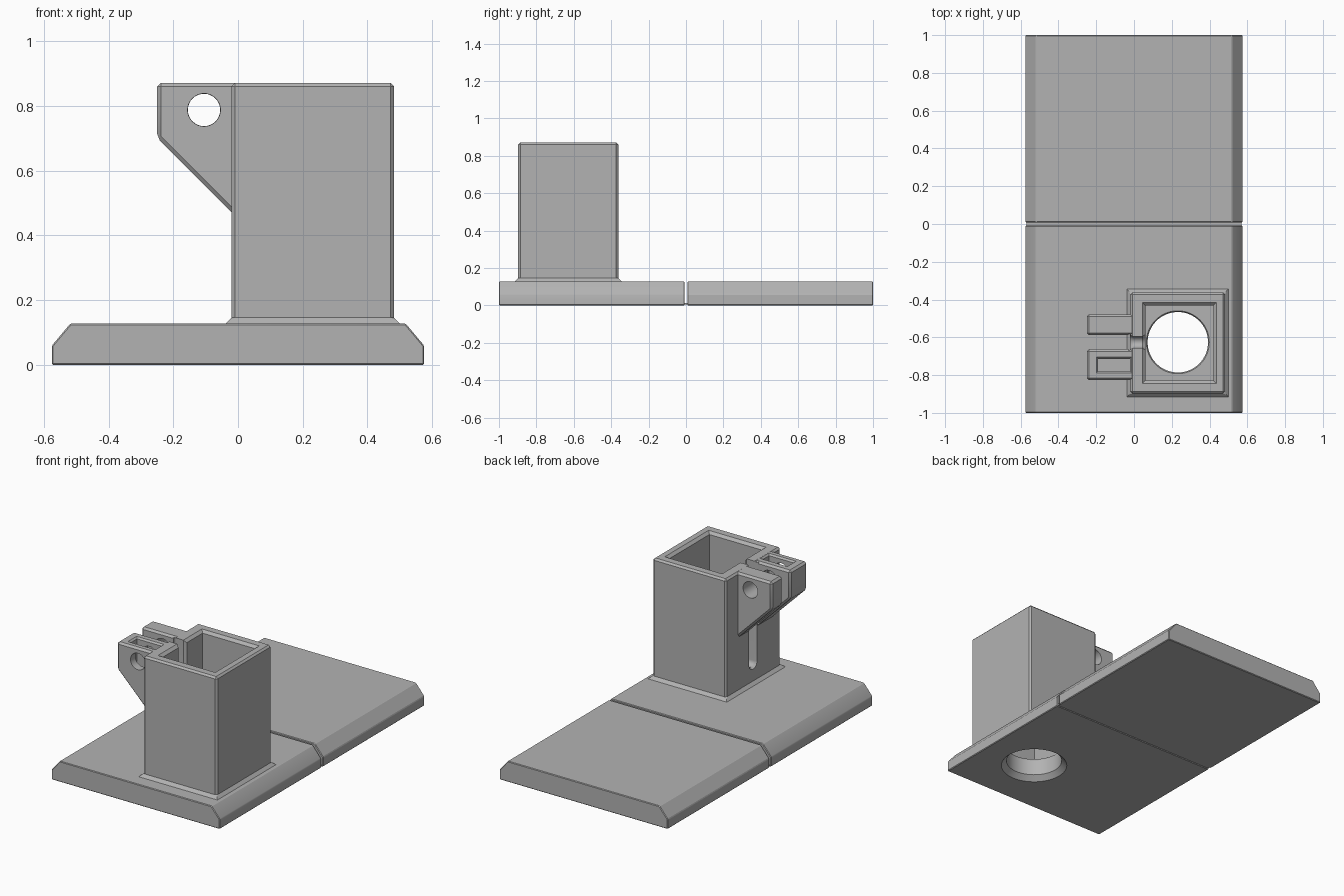
import bpy, bmesh, math

if "Cube" in bpy.data.objects:
    bpy.data.objects.remove(bpy.data.objects["Cube"])

grey = bpy.data.materials.new("grey plastic")
grey.diffuse_color = (0.45, 0.45, 0.45, 1)
grey.use_nodes = True
grey.node_tree.nodes["Principled BSDF"].inputs["Base Color"].default_value = grey.diffuse_color


def finish(name, bm, bevel=0.0):
    """Turn a bmesh into a named object, chamfering its edges."""
    if bevel:
        bmesh.ops.bevel(bm, geom=bm.edges[:], offset=bevel, segments=1,
                        affect='EDGES', profile=0.5)
    bmesh.ops.recalc_face_normals(bm, faces=bm.faces)
    me = bpy.data.meshes.new(name)
    bm.to_mesh(me)
    bm.free()
    me.materials.append(grey)
    ob = bpy.data.objects.new(name, me)
    bpy.context.collection.objects.link(ob)
    return ob


def loft(name, rings, bevel=0.0):
    """Closed solid through matching rings of points."""
    bm = bmesh.new()
    vs = [[bm.verts.new(p) for p in r] for r in rings]
    n = len(rings[0])
    for a, b in zip(vs, vs[1:]):
        for i in range(n):
            j = (i + 1) % n
            bm.faces.new((a[i], a[j], b[j], b[i]))
    bm.faces.new(vs[0][::-1])
    bm.faces.new(vs[-1])
    return finish(name, bm, bevel)


def rect(x0, x1, y0, y1, z, grow=0.0):
    return [(x0 - grow, y0 - grow, z), (x1 + grow, y0 - grow, z),
            (x1 + grow, y1 + grow, z), (x0 - grow, y1 + grow, z)]


def extrude_y(name, profile, y0, y1, bevel=0.0):
    return loft(name, [[(x, y, z) for x, z in profile] for y in (y0, y1)], bevel)


def circle_z(cx, cy, r, z, n=64):
    return [(cx + r * math.cos(2 * math.pi * i / n),
             cy + r * math.sin(2 * math.pi * i / n), z) for i in range(n)]


def circle_y(cx, cz, r, y, n=32):
    return [(cx + r * math.cos(2 * math.pi * i / n), y,
             cz + r * math.sin(2 * math.pi * i / n)) for i in range(n)]


def boolean(target, tool, op):
    m = target.modifiers.new(op.lower(), 'BOOLEAN')
    m.operation, m.object, m.solver = op, tool, 'EXACT'
    bpy.context.view_layer.objects.active = target
    bpy.ops.object.modifier_apply(modifier=m.name)
    bpy.data.objects.remove(tool, do_unlink=True)


# Two base plates with sloped sides, joined by a thin strip
W, H = 0.575, 0.128
plate = [(-W, 0), (W, 0), (W, 0.06), (0.518, H), (-0.518, H), (-W, 0.06)]
front = extrude_y("front_plate_and_post", plate, -1.0, -0.008, 0.004)
back = extrude_y("back_plate", plate, 0.008, 1.0, 0.004)
loft("joining_strip", [rect(-W + .005, W - .005, -0.012, 0.012, z) for z in (0.004, 0.012)])

# Square post with a chamfered top and a flared foot
X0, X1, Y0, Y1, TOP = -0.02, 0.482, -0.897, -0.362, 0.872
post = loft("post", [rect(X0, X1, Y0, Y1, 0.10, 0.018),
                     rect(X0, X1, Y0, Y1, H, 0.018),
                     rect(X0, X1, Y0, Y1, 0.146),
                     rect(X0, X1, Y0, Y1, TOP)])
bm = bmesh.new()
bm.from_mesh(post.data)
edges = [e for e in bm.edges if all(v.co.z > 0.14 for v in e.verts)
         and max(v.co.z for v in e.verts) > 0.8]
bmesh.ops.bevel(bm, geom=edges, offset=0.011, segments=1, affect='EDGES', profile=0.5)
bm.to_mesh(post.data)
bm.free()
boolean(front, post, 'UNION')

# Clamp arms on the left wall
arm = [(-0.25, TOP - 0.0003), (-0.25, 0.702), (0.02, 0.432), (0.03, TOP - 0.0003)]
for ya, yb in ((-0.588, -0.478), (-0.827, -0.662)):
    boolean(front, extrude_y("arm", arm, ya, yb, 0.012), 'UNION')

# Post cavity, flared at the mouth
cx0, cx1, cy0, cy1 = 0.06, 0.42, -0.828, -0.431
boolean(front, loft("cavity", [rect(cx0, cx1, cy0, cy1, H + 0.01),
                               rect(cx0, cx1, cy0, cy1, TOP - 0.016),
                               rect(cx0, cx1, cy0, cy1, TOP + 0.004, 0.02)]), 'DIFFERENCE')

# Round hole through the plate, countersunk underneath
hx, hy = 0.232, -0.626
boolean(front, loft("plate_hole", [circle_z(hx, hy, 0.195, -0.005),
                                   circle_z(hx, hy, 0.16, 0.03),
                                   circle_z(hx, hy, 0.16, H - 0.002),
                                   circle_z(hx, hy, 0.172, H + 0.02)]), 'DIFFERENCE')

# Clamping slot with a rounded lower end, chamfered on the outside
def slot_ring(x, r):
    pts = [(x, hy + r, 1.0), (x, hy - r, 1.0)]
    return pts + [(x, hy - r * math.cos(math.pi * i / 12),
                   0.258 - r * math.sin(math.pi * i / 12)) for i in range(13)]


boolean(front, loft("slot", [slot_ring(-0.03, 0.046), slot_ring(-0.006, 0.03),
                             slot_ring(0.045, 0.03), slot_ring(0.08, 0.055)]), 'DIFFERENCE')

# Bolt hole across both arms, with chamfered mouths
bx, bz, br = -0.105, 0.788, 0.05
boolean(front, loft("bolt_hole", [circle_y(bx, bz, br + 0.002, -0.85),
                                  circle_y(bx, bz, br, -0.81),
                                  circle_y(bx, bz, br, -0.45)]), 'DIFFERENCE')

# Nut pocket in the front arm
boolean(front, loft("nut_pocket", [rect(-0.19, -0.022, -0.78, -0.714, 0.70),
                                   rect(-0.19, -0.022, -0.78, -0.714, TOP - 0.010),
                                   rect(-0.19, -0.022, -0.78, -0.714, TOP + 0.002, 0.012)]),
        'DIFFERENCE')

# Smooth round walls, crisp edges elsewhere
front.data.materials.clear()
front.data.materials.append(grey)
bpy.ops.object.select_all(action='DESELECT')
front.select_set(True)
bpy.context.view_layer.objects.active = front
bpy.ops.object.shade_smooth_by_angle(angle=math.radians(25))
